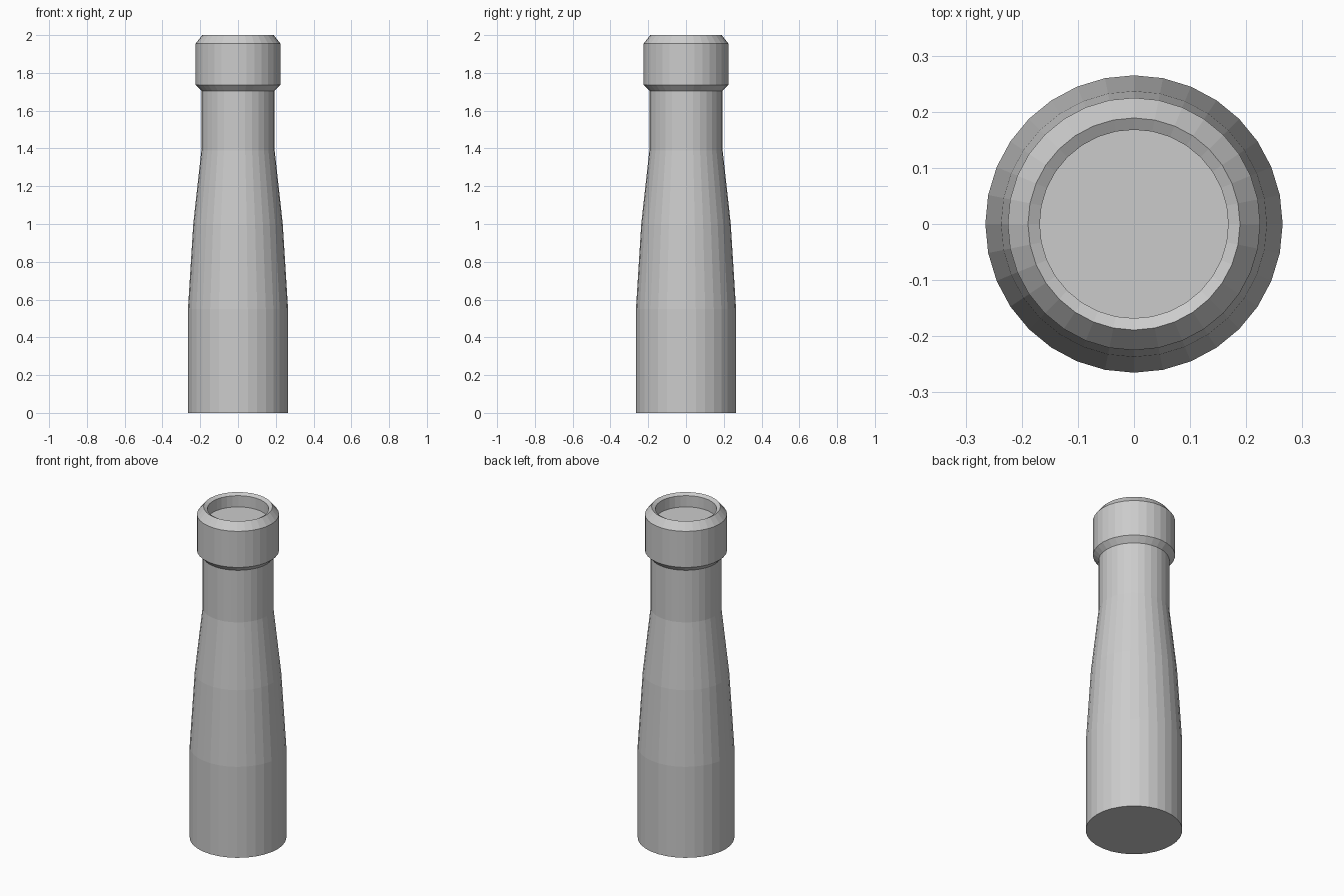
import bpy, bmesh, math

if "Cube" in bpy.data.objects:
    bpy.data.objects.remove(bpy.data.objects["Cube"])

SIDES = 32


def lathe(name, profile):
    """Revolve (radius, z) points around z, capping both ends."""
    bm = bmesh.new()
    rings = []
    for r, z in profile:
        rings.append([bm.verts.new((r * math.cos(2 * math.pi * i / SIDES),
                                    r * math.sin(2 * math.pi * i / SIDES), z))
                      for i in range(SIDES)])
    for low, high in zip(rings, rings[1:]):
        for i in range(SIDES):
            j = (i + 1) % SIDES
            bm.faces.new((low[i], low[j], high[j], high[i]))
    bm.faces.new(rings[0][::-1])
    bm.faces.new(rings[-1])
    mesh = bpy.data.meshes.new(name)
    bm.to_mesh(mesh)
    bm.free()
    obj = bpy.data.objects.new(name, mesh)
    bpy.context.collection.objects.link(obj)
    return obj


# Tapered bottle with a raised collar and a shallow recessed mouth
lathe("bottle", [
    (0.265, 0.0), (0.265, 0.55),        # base
    (0.237, 1.0), (0.194, 1.39),        # taper
    (0.194, 1.705),                     # neck
    (0.225, 1.737), (0.225, 1.955),     # collar
    (0.189, 2.0),                       # bevelled lip
    (0.168, 1.988), (0.168, 1.92),      # mouth recess
])
